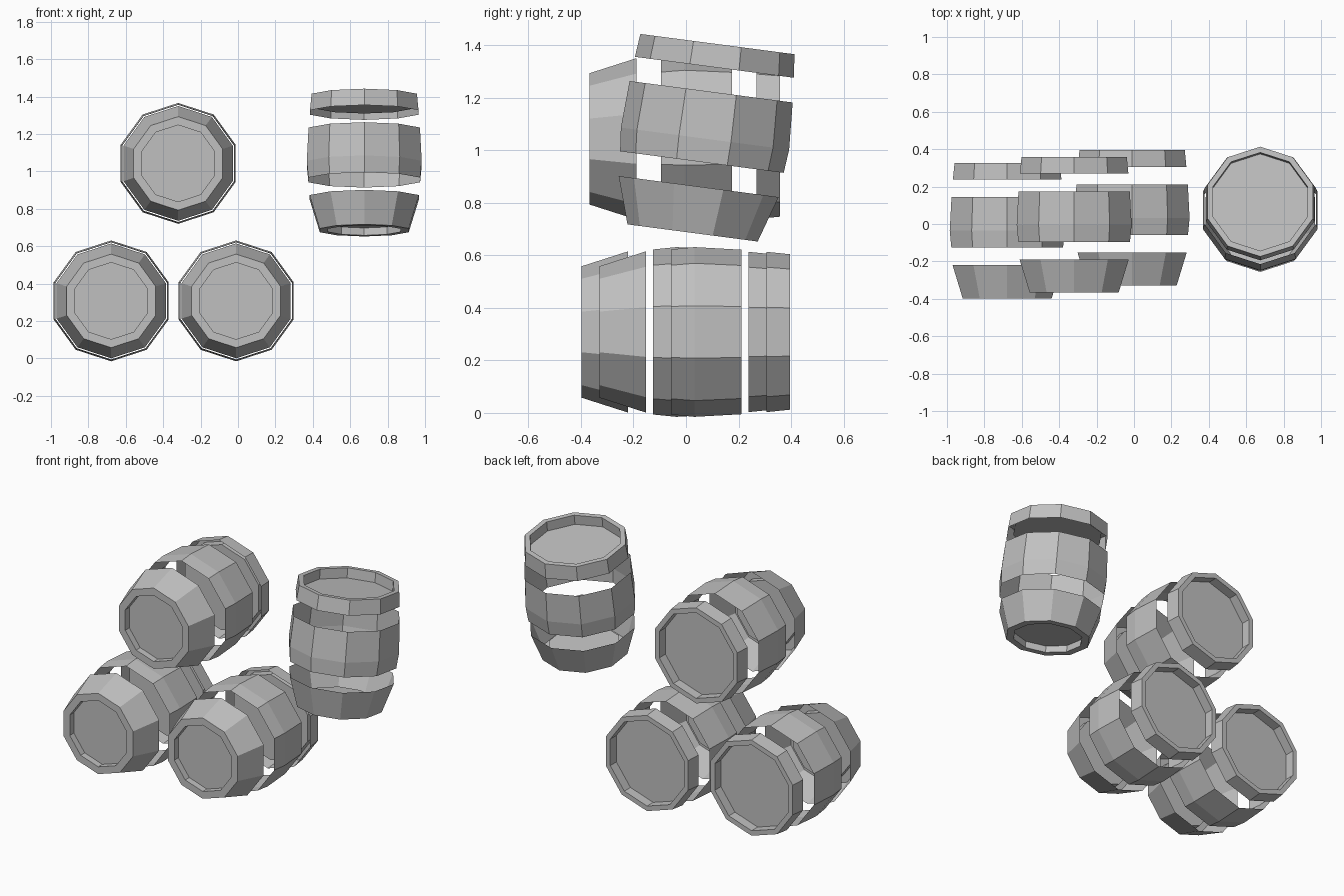
import bpy, bmesh, math
from mathutils import Matrix

if "Cube" in bpy.data.objects:
    bpy.data.objects.remove(bpy.data.objects["Cube"], do_unlink=True)

SIDES = 10

grey = bpy.data.materials.new("plain_grey")
grey.use_nodes = True
colour = (0.53, 0.53, 0.53, 1)
grey.diffuse_color = colour
grey.node_tree.nodes["Principled BSDF"].inputs["Base Color"].default_value = colour

# Barrel sections as (radius, distance along the axis) profiles.
# Recessed lids start at the middle of the lid, which is closed by a cap.
SECTIONS = {
    "small_end": [(0.205, 0.04), (0.205, 0), (0.25, 0), (0.307, 0.178)],
    "belly": [(0.314, 0.272), (0.323, 0.362), (0.313, 0.542)],
    "large_end": [(0.305, 0.636), (0.296, 0.725), (0.265, 0.725), (0.265, 0.665)],
}
# Which profile end carries the flat lid
LIDS = {"small_end": 0, "large_end": -1}


def section_mesh(name):
    """Ten-sided open shell, with a flat lid on the end sections."""
    bm = bmesh.new()
    rings = []
    for radius, height in SECTIONS[name]:
        ring = bmesh.ops.create_circle(
            bm, segments=SIDES, radius=radius,
            matrix=Matrix.Translation((0, 0, height)))["verts"]
        ring.sort(key=lambda v: math.atan2(v.co.y, v.co.x) % math.tau
                  if abs(v.co.y) > 1e-5 or v.co.x < 0 else 0)
        rings.append(ring)
    for low, high in zip(rings, rings[1:]):
        for i in range(SIDES):
            j = (i + 1) % SIDES
            bm.faces.new((low[i], low[j], high[j], high[i]))
    if name in LIDS:
        ring = rings[LIDS[name]]
        bm.faces.new(ring if name == "large_end" else ring[::-1])
    mesh = bpy.data.meshes.new(name)
    bm.to_mesh(mesh)
    bm.free()
    mesh.materials.append(grey)
    return mesh


meshes = {name: section_mesh(name) for name in SECTIONS}

# Three barrels lying in a stack and one tilted upright barrel
LYING = math.radians(-90)
BARRELS = {
    "lower_right_barrel": ((-0.678, -0.398, 0.308), LYING),
    "lower_left_barrel": ((-0.01, -0.33, 0.308), LYING),
    "top_barrel": ((-0.32, -0.367, 1.043), LYING),
    "tilted_barrel": ((0.675, 0.025, 0.685), math.radians(-7.5)),
}
for barrel, (place, tilt) in BARRELS.items():
    for name, mesh in meshes.items():
        part = bpy.data.objects.new(f"{barrel}_{name}", mesh)
        part.location = place
        part.rotation_euler.x = tilt
        bpy.context.collection.objects.link(part)
